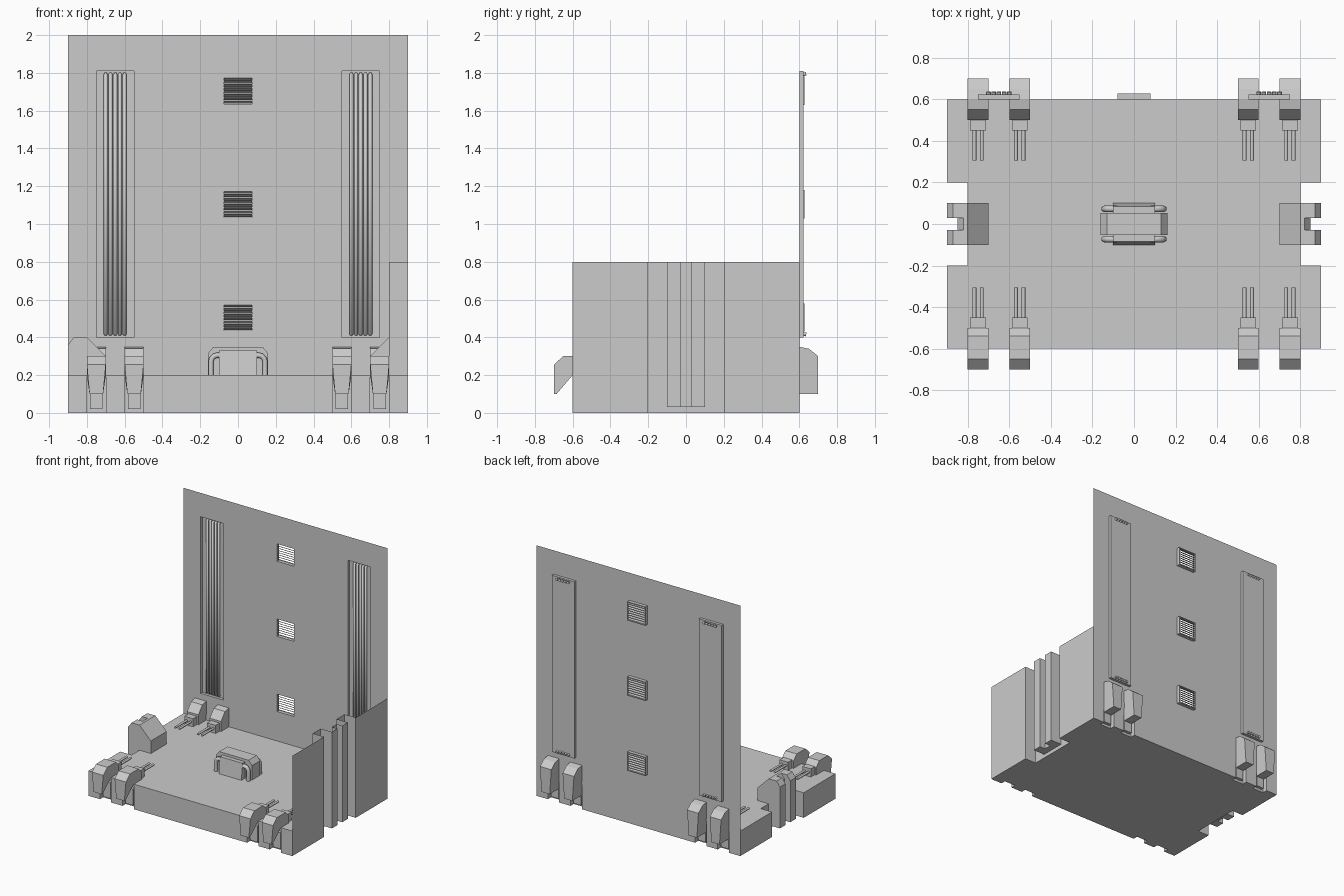
import bpy, bmesh, math
from mathutils import Vector

if "Cube" in bpy.data.objects:
    bpy.data.objects.remove(bpy.data.objects["Cube"])


def finish(name, bm, smooth=False):
    me = bpy.data.meshes.new(name)
    bm.to_mesh(me)
    bm.free()
    ob = bpy.data.objects.new(name, me)
    bpy.context.collection.objects.link(ob)
    if smooth:
        for o in bpy.context.selected_objects:
            o.select_set(False)
        ob.select_set(True)
        bpy.context.view_layer.objects.active = ob
        bpy.ops.object.shade_smooth_by_angle(angle=math.radians(35))
    return ob


def prism(bm, pts, a, b, axis):
    """Extrude a 2D outline along an axis from a to b."""
    def place(p, t):
        return {'x': (t, p[0], p[1]), 'y': (p[0], t, p[1]), 'z': (p[0], p[1], t)}[axis]
    v0 = [bm.verts.new(place(p, a)) for p in pts]
    v1 = [bm.verts.new(place(p, b)) for p in pts]
    n = len(pts)
    faces = [bm.faces.new(v0), bm.faces.new(v1)]
    for i in range(n):
        j = (i + 1) % n
        faces.append(bm.faces.new((v0[i], v0[j], v1[j], v1[i])))
    bmesh.ops.recalc_face_normals(bm, faces=faces)
    return v0 + v1


def box(bm, x0, x1, y0, y1, z0, z1):
    return prism(bm, [(x0, y0), (x1, y0), (x1, y1), (x0, y1)], z0, z1, 'z')


def tube(name, paths, r):
    cu = bpy.data.curves.new(name, 'CURVE')
    cu.dimensions = '3D'
    cu.bevel_depth, cu.bevel_resolution, cu.use_fill_caps = r, 1, True
    for path in paths:
        sp = cu.splines.new('POLY')
        sp.points.add(len(path) - 1)
        for p, co in zip(sp.points, path):
            p.co = (*co, 1)
    ob = bpy.data.objects.new(name, cu)
    bpy.context.collection.objects.link(ob)


# floor slab: quarter outline with notches, mirrored to all four corners
q = [(.8, 0), (.8, .2), (.9, .2), (.9, .6), (.8, .6), (.8, .56), (.7, .56), (.7, .6),
     (.6, .6), (.6, .56), (.5, .56), (.5, .6)]
half = [(x, -y) for x, y in q[:0:-1]] + q[1:]
bm = bmesh.new()
prism(bm, half + [(-x, y) for x, y in half[::-1]], 0, .2, 'z')
finish('floor_slab', bm)

# back wall sheet with openings for conduits and vents
vents = [(.43, .58), (1.03, 1.18), (1.63, 1.78)]
xs = [-.9, -.75, -.55, -.08, .08, .55, .75, .9]
zs = [.2, .4, .43, .58, 1.03, 1.18, 1.63, 1.78, 1.81, 2]
bm = bmesh.new()
g = [[bm.verts.new((x, .6, z)) for z in zs] for x in xs]
for i in range(len(xs) - 1):
    for j in range(len(zs) - 1):
        conduit = i in (1, 5) and 1 <= j <= 7
        vent = i == 3 and j in (2, 4, 6)
        if not (conduit or vent):
            bm.faces.new((g[i][j], g[i + 1][j], g[i + 1][j + 1], g[i][j + 1]))
bmesh.ops.delete(bm, geom=[v for v in bm.verts if not v.link_faces], context='VERTS')
finish('back_wall', bm)

# conduit trays, open to the front, with five pipes each
for side, s in (('left', -1), ('right', 1)):
    bm = bmesh.new()
    c = s * .65
    box(bm, c - .1, c + .1, .6, .622, .4, 1.81)
    front = [f for f in bm.faces if all(abs(v.co.y - .6) < 1e-4 for v in f.verts)]
    bmesh.ops.delete(bm, geom=front, context='FACES')
    finish(side + '_conduit_tray', bm)
    paths = []
    for k in range(-2, 3):
        x = c + k * .025
        paths.append([(x, .636, .415), (x, .612, .42), (x, .612, 1.79), (x, .636, 1.795)])
    tube(side + '_conduit_pipes', paths, .011)

# vents: frame with slanted slats
for n, (z0, z1) in enumerate(vents):
    bm = bmesh.new()
    for a in (-.08, .075):
        box(bm, a, a + .005, .6, .627, z0, z1)
    for a in (z0, z1 - .005):
        box(bm, -.08, .08, .6, .627, a, a + .005)
    for k in range(8):
        z = z0 + .008 + k * .0175
        prism(bm, [(.602, z + .012), (.602, z + .016), (.625, z + .004), (.625, z)],
              -.075, .075, 'x')
    finish('vent_%d' % (n + 1), bm)

# right low wall sheet following the floor outline
hw = [(.85, 0), (.85, .03), (.9, .03), (.9, .1), (.8, .1), (.8, .2), (.9, .2), (.9, .6)]
line = [(x, -y) for x, y in hw[:0:-1]] + hw[1:]
bm = bmesh.new()
lo = [bm.verts.new((x, y, .2)) for x, y in line]
hi = [bm.verts.new((x, y, .8)) for x, y in line]
for i in range(len(line) - 1):
    bm.faces.new((lo[i], lo[i + 1], hi[i + 1], hi[i]))
finish('right_low_wall', bm)

# side clamps: two humps joined by a recessed web
for side, s in (('left', -1), ('right', 1)):
    bm = bmesh.new()
    for y0, y1, xo in ((-.1, -.03, .9), (-.03, .03, .85), (.03, .1, .9)):
        pr = [(.79, .03), (xo, .03), (xo, .36), (xo - .03, .4), (.8, .4), (.7, .3),
              (.7, .19), (.79, .19)]
        prism(bm, [(s * x, z) for x, z in pr], y0, y1, 'y')
    finish(side + '_side_clamp', bm)

# edge clamps with neck, lower plate and two prongs
front_pr = [(.5, .19), (.5, .26), (.54, .3), (.65, .3), (.7, .255), (.7, .1), (.685, .1),
            (.6, .2), (.6, .19)]
back_pr = [(.5, .19), (.5, .28), (.55, .34), (.6, .35), (.65, .34), (.7, .3), (.7, .1),
           (.56, .1), (.56, .19)]
for end, s, pr in (('front', -1, front_pr), ('back', 1, back_pr)):
    for n, c in enumerate((-.75, -.55, .55, .75)):
        bm = bmesh.new()
        vs = prism(bm, [(s * y, z) for y, z in pr], c - .05, c + .05, 'x')
        for v in vs:
            if v.co.z < .15:
                v.co.x = c + (v.co.x - c) * .72
        y0, y1 = sorted((s * .5, s * .45))
        box(bm, c - .038, c + .038, y0, y1, .195, .265)
        y0, y1 = sorted((s * .55, s * .585))
        box(bm, c - .033, c + .033, y0, y1, .02, .15)
        finish('%s_clamp_%d' % (end, n + 1), bm)
        tube('%s_clamp_prongs_%d' % (end, n + 1),
             [[(c + d, s * .46, .235), (c + d, s * .38, .235), (c + d, s * .305, .235)]
              for d in (-.018, .018)], .009)

# central floor unit: core, wide chamfered housing, corner pipes
bm = bmesh.new()
core = box(bm, -.1, .1, -.1, .1, .2, .33)
for v in core:
    if v.co.z > .3:
        v.co.y *= .85
prism(bm, [(-.16, .2), (.16, .2), (.16, .315), (.13, .35), (-.13, .35), (-.16, .315)],
      -.052, .052, 'y')
finish('floor_unit', bm)
paths = []
for y in (-.073, .073):
    for s in (-1, 1):
        arc = [(s * (.11 + .033 * math.sin(a)), y, .272 + .033 * math.cos(a))
               for a in (0, math.pi / 6, math.pi / 3, math.pi / 2)]
        paths.append([(s * .08, y, .305)] + arc + [(s * .143, y, .2)])
tube('floor_unit_pipes', paths, .016)
